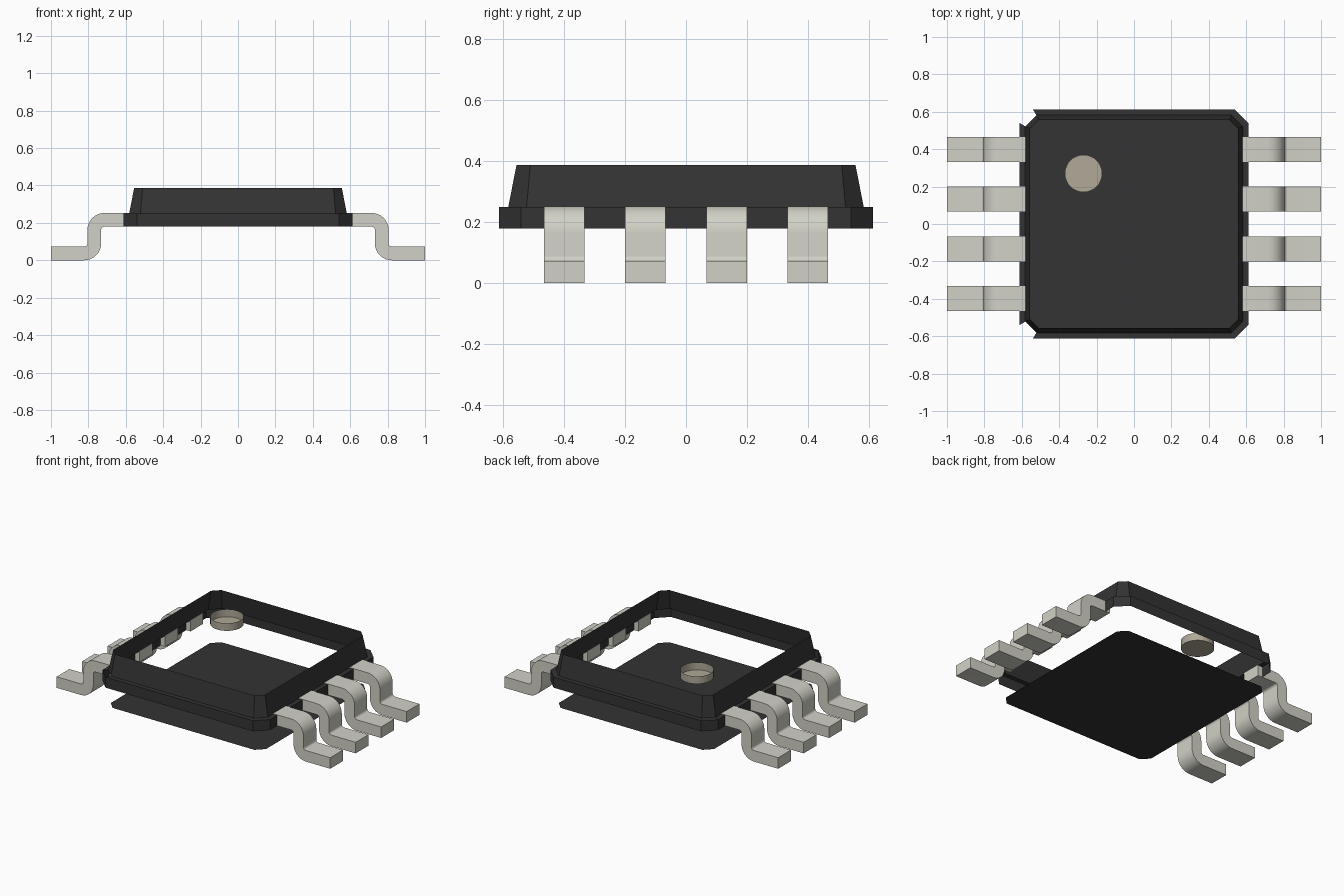
import bpy, bmesh, math

if "Cube" in bpy.data.objects:
    bpy.data.objects.remove(bpy.data.objects["Cube"], do_unlink=True)


def material(name, rgb):
    m = bpy.data.materials.new(name)
    m.use_nodes = True
    m.diffuse_color = (*rgb, 1)
    m.node_tree.nodes["Principled BSDF"].inputs["Base Color"].default_value = (*rgb, 1)
    return m


black = material("charcoal plastic", (0.033, 0.033, 0.034))
metal = material("pale metal", (0.645, 0.639, 0.571))
brown = material("light brown", (0.435, 0.398, 0.316))


def finish(bm, name, mat, smooth=False):
    mesh = bpy.data.meshes.new(name)
    bm.to_mesh(mesh)
    bm.free()
    mesh.materials.append(mat)
    obj = bpy.data.objects.new(name, mesh)
    bpy.context.collection.objects.link(obj)
    if smooth:
        bpy.ops.object.select_all(action="DESELECT")
        obj.select_set(True)
        bpy.context.view_layer.objects.active = obj
        bpy.ops.object.shade_smooth_by_angle(angle=math.radians(30))
    return obj


def octagon(bm, half, chamfer, z):
    """Chamfered square ring, counter-clockwise from the right side."""
    c = half - chamfer
    pts = []
    for i in range(4):
        a = i * math.pi / 2
        for x, y in ((half, -c), (half, c)):
            pts.append((x * math.cos(a) - y * math.sin(a), x * math.sin(a) + y * math.cos(a), z))
    return [bm.verts.new(p) for p in pts]


def bridge(bm, low, high, skip=()):
    n = len(low)
    for i in range(n):
        if i not in skip:
            j = (i + 1) % n
            bm.faces.new((low[i], low[j], high[j], high[i]))


# Open body shell: band, ledge (without its two left corners) and sloped rim
bm = bmesh.new()
band_low = octagon(bm, 0.612, 0.072, 0.18)
band_high = octagon(bm, 0.612, 0.072, 0.25)
slope_low = octagon(bm, 0.582, 0.06, 0.25)
slope_high = octagon(bm, 0.555, 0.045, 0.387)
bridge(bm, band_low, band_high)
bridge(bm, band_high, slope_low, skip=(3, 5))
bridge(bm, slope_low, slope_high)
finish(bm, "body_shell", black)

# Flat base plate
bm = bmesh.new()
bm.faces.new(octagon(bm, 0.568, 0.05, 0.035))
finish(bm, "base_plate", black)

# Orientation dot: a shallow cup
bm = bmesh.new()
bmesh.ops.create_cone(bm, cap_ends=True, segments=32, radius1=0.1, radius2=0.1, depth=0.05)
bmesh.ops.translate(bm, verts=bm.verts, vec=(-0.27, 0.27, 0.362))
top = [f for f in bm.faces if f.normal.z > 0.9]
bmesh.ops.delete(bm, geom=top, context="FACES_ONLY")
finish(bm, "marker_dot", brown, smooth=True)


# Gull-wing leads
def arc(cx, cz, r, start, end, steps=8):
    return [(cx + r * math.cos(math.radians(start + (end - start) * i / steps)),
             cz + r * math.sin(math.radians(start + (end - start) * i / steps)))
            for i in range(steps + 1)]


T, R, r = 0.073, 0.09, 0.017
TOP, OUT = 0.253, 0.805
upper_edge = ([(0.58, TOP)] + arc(OUT - R, TOP - R, R, 90, 0)
              + arc(OUT + r, T + r, r, 180, 270) + [(1.0, T)])
lower_edge = ([(0.58, TOP - T)] + arc(OUT - R, TOP - R, r, 90, 0)
              + arc(OUT + r, T + r, R, 180, 270) + [(1.0, 0.0)])


def lead(name, side, y, width=0.133):
    bm = bmesh.new()
    rings = []
    for (ux, uz), (lx, lz) in zip(upper_edge, lower_edge):
        rings.append([bm.verts.new((side * px, y + s * width / 2, pz))
                      for px, pz, s in ((ux, uz, -1), (ux, uz, 1), (lx, lz, 1), (lx, lz, -1))])
    for a, b in zip(rings, rings[1:]):
        bridge(bm, a, b)
    bm.faces.new(rings[0])
    bm.faces.new(rings[-1])
    bmesh.ops.recalc_face_normals(bm, faces=bm.faces)
    finish(bm, name, metal, smooth=True)


for side, label in ((1, "left"), (-1, "right")):
    for i in range(4):
        lead(f"{label}_lead_{i + 1}", side, (i - 1.5) * 0.266)
